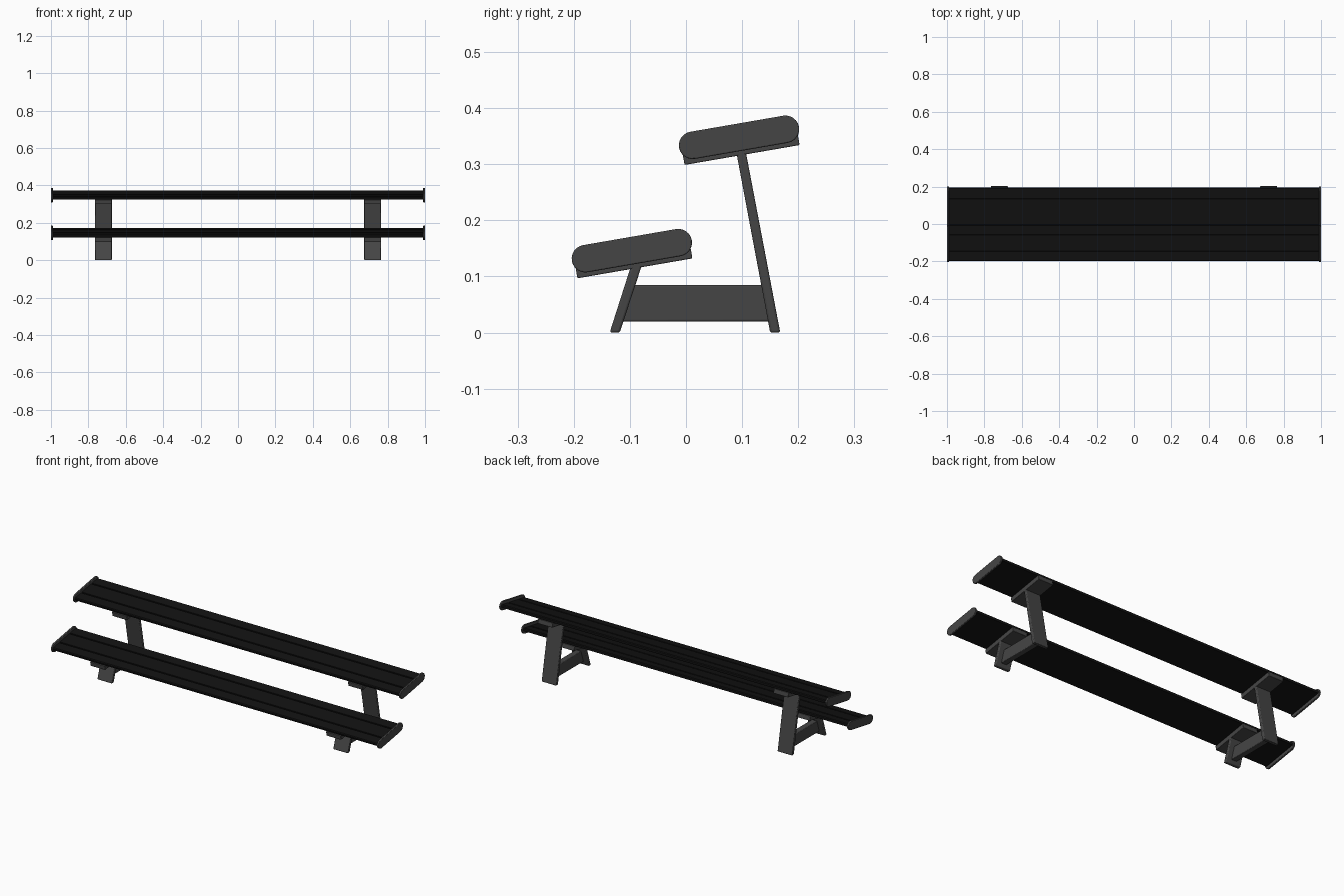
import bpy, math
from mathutils import Matrix, Vector

if "Cube" in bpy.data.objects:
    bpy.data.objects.remove(bpy.data.objects["Cube"])

TILT = math.radians(9.8)


def material(name, c):
    m = bpy.data.materials.new(name)
    m.diffuse_color = (c, c, c, 1)
    m.use_nodes = True
    m.node_tree.nodes["Principled BSDF"].inputs["Base Color"].default_value = m.diffuse_color
    return m


FRAME = material("dark_grey_frame", 0.06)
BOARD = material("black_board", 0.006)


def extrude_x(name, profile, x0, x1, mat, bevel=0.0, segments=2, origin=(0, 0), tilt=0.0):
    """Extrude a (y, z) profile along x, tilt it and move it to origin."""
    n = len(profile)
    M = Matrix.Translation((0, *origin)) @ Matrix.Rotation(tilt, 4, 'X')
    verts = [M @ Vector((x, y, z)) for x in (x0, x1) for y, z in profile]
    faces = [list(range(n))[::-1], list(range(n, 2 * n))]
    faces += [(i, (i + 1) % n, n + (i + 1) % n, n + i) for i in range(n)]
    me = bpy.data.meshes.new(name)
    me.from_pydata(verts, [], faces)
    me.materials.append(mat)
    ob = bpy.data.objects.new(name, me)
    bpy.context.collection.objects.link(ob)
    if bevel:
        b = ob.modifiers.new("bevel", 'BEVEL')
        b.width, b.segments, b.limit_method = bevel, segments, 'ANGLE'
        b.angle_limit = math.radians(40)
    bpy.ops.object.select_all(action='DESELECT')
    ob.select_set(True)
    bpy.context.view_layer.objects.active = ob
    bpy.ops.object.shade_smooth_by_angle(angle=math.radians(40))
    return ob


def rect(u0, u1, v0, v1):
    return [(u0, v0), (u1, v0), (u1, v1), (u0, v1)]


def stadium(half, r, steps=12):
    pts = []
    for cx, start in ((half, -90), (-half, 90)):
        for i in range(steps + 1):
            a = math.radians(start + 180 * i / steps)
            pts.append((cx + r * math.cos(a), r * math.sin(a)))
    return pts


# Board section: rounded edges and two shallow grooves on top
board = [(-0.099, -0.007), (0.099, -0.007), (0.102, -0.003), (0.102, 0.005), (0.098, 0.009)]
for g in (0.045, -0.045):
    board += [(g + 0.004, 0.009), (g + 0.003, 0.004), (g - 0.003, 0.004), (g - 0.004, 0.009)]
board += [(-0.098, 0.009), (-0.102, 0.005), (-0.102, -0.003)]

# Seat and lower board, each with end caps and brackets
for label, origin in (("upper", (0.0945, 0.348)), ("lower", (-0.0965, 0.146))):
    place = dict(origin=origin, tilt=TILT)
    extrude_x(label + "_board", board, -0.992, 0.992, BOARD, **place)
    for side, s in (("left", -1), ("right", 1)):
        a, b = sorted((s * 0.99, s * 1.0))
        extrude_x(f"{label}_end_cap_{side}", stadium(0.084, 0.0245), a, b, FRAME, 0.002, **place)
        extrude_x(f"{label}_bracket_{side}", rect(-0.104, 0.104, -0.032, -0.007),
                  s * 0.72 - 0.045, s * 0.72 + 0.045, FRAME, 0.002, **place)

# Leaning legs and the brace between them
back_leg = [(0.150, 0), (0.168, 0), (0.106, 0.325), (0.089, 0.325)]
front_leg = [(-0.136, 0), (-0.118, 0), (-0.078, 0.122), (-0.097, 0.122)]
brace = [(-0.118, 0.02), (0.152, 0.02), (0.140, 0.085), (-0.098, 0.085)]
for side, s in (("left", -1), ("right", 1)):
    x = s * 0.72
    extrude_x("back_leg_" + side, back_leg, x - 0.045, x + 0.045, FRAME, 0.004, 3)
    extrude_x("front_leg_" + side, front_leg, x - 0.045, x + 0.045, FRAME, 0.004, 3)
    extrude_x("brace_" + side, brace, x - 0.016, x + 0.016, FRAME, 0.003)
